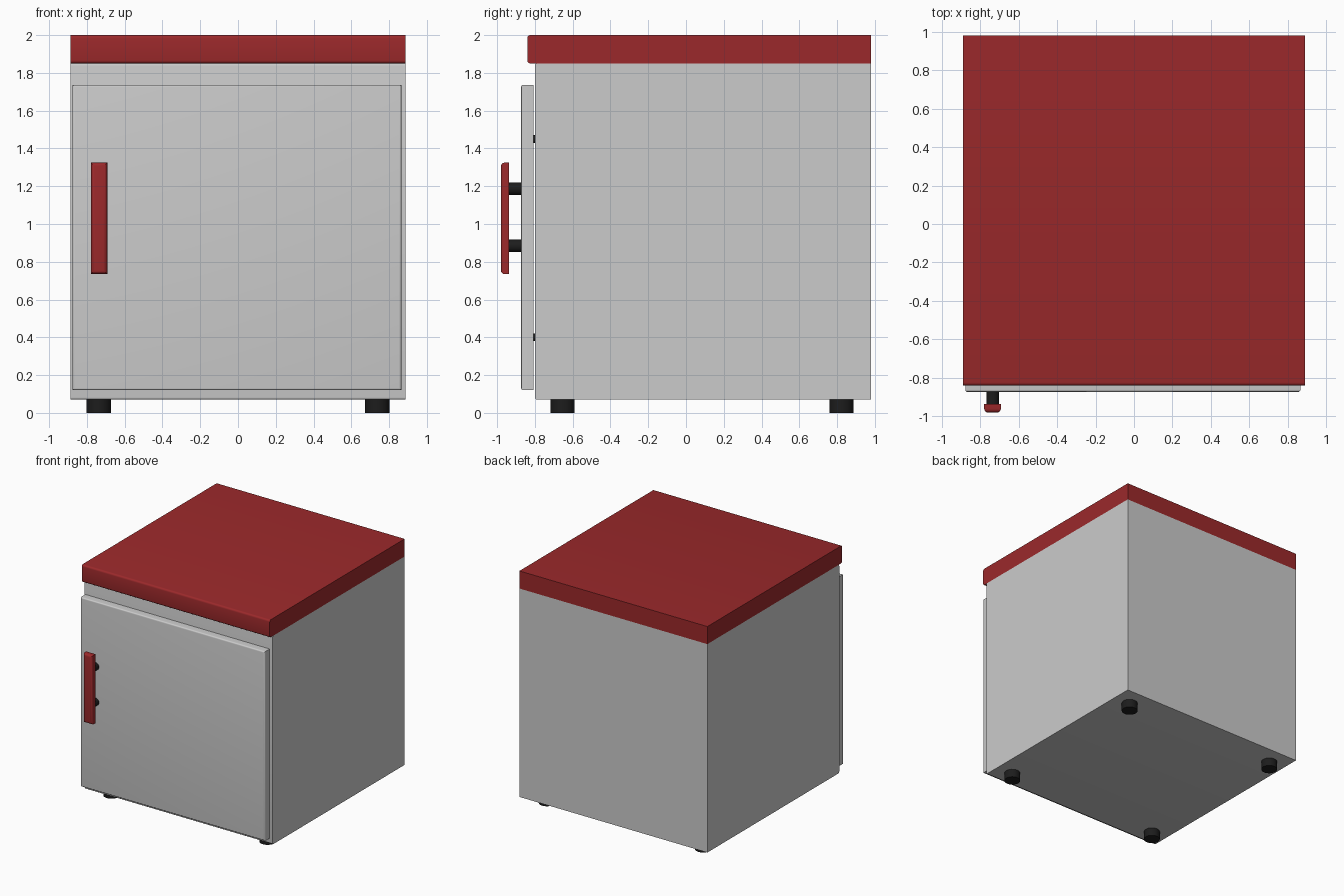
import bpy, bmesh
from mathutils import Vector

if "Cube" in bpy.data.objects:
    bpy.data.objects.remove(bpy.data.objects["Cube"])


def material(name, rgb):
    m = bpy.data.materials.new(name)
    m.diffuse_color = (*rgb, 1)
    m.use_nodes = True
    m.node_tree.nodes["Principled BSDF"].inputs["Base Color"].default_value = m.diffuse_color
    return m


RED = material("red", (0.33, 0.022, 0.024))
BLACK = material("black", (0.012, 0.012, 0.012))


def finish(obj, name, mat):
    obj.name = name
    if mat:
        obj.data.materials.append(mat)
    bpy.ops.object.shade_smooth_by_angle(angle=0.6)


def box(name, lo, hi, radius, mat=None, sides=True):
    """Box with rounded front edges; sides=False rounds only the horizontal ones."""
    lo, hi = Vector(lo), Vector(hi)
    bpy.ops.mesh.primitive_cube_add(size=1, location=(lo + hi) / 2)
    obj = bpy.context.object
    bm = bmesh.new()
    bm.from_mesh(obj.data)
    bmesh.ops.scale(bm, vec=hi - lo, verts=bm.verts)
    front = [e for e in bm.edges if all(v.co.y < 0 for v in e.verts)
             and (sides or abs(e.verts[0].co.z - e.verts[1].co.z) < 1e-5)]
    bmesh.ops.bevel(bm, geom=front, offset=radius, segments=4, profile=0.5,
                    affect='EDGES', clamp_overlap=True)
    bm.to_mesh(obj.data)
    bm.free()
    finish(obj, name, mat)


def cylinder(name, loc, radius, depth, rot=(0, 0, 0)):
    bpy.ops.mesh.primitive_cylinder_add(vertices=32, radius=radius, depth=depth,
                                        location=loc, rotation=rot)
    finish(bpy.context.object, name, BLACK)


# cabinet body, worktop and door (small gap behind the door)
box("cabinet_body", (-0.888, -0.80, 0.07), (0.888, 0.98, 1.85), 0.012, sides=False)
box("worktop", (-0.888, -0.84, 1.85), (0.888, 0.98, 2.0), 0.016, RED, sides=False)
box("door", (-0.877, -0.873, 0.12), (0.865, -0.808, 1.737), 0.012)

# hinge pins bridging the gap between door and body
for i, z in enumerate((0.4, 1.45)):
    cylinder(f"hinge_pin_{i}", (0.8, -0.805, z), 0.02, 0.02, (1.5708, 0, 0))

# handle bar on two posts
box("handle_bar", (-0.779, -0.98, 0.735), (-0.692, -0.936, 1.325), 0.02, RED)
for i, z in enumerate((0.884, 1.187)):
    cylinder(f"handle_post_{i}", (-0.735, -0.905, z), 0.033, 0.07, (1.5708, 0, 0))

# four round feet
for sx, side in ((-1, "left"), (1, "right")):
    for y, end in ((-0.653, "front"), (0.823, "back")):
        cylinder(f"foot_{end}_{side}", (sx * 0.737, y, 0.036), 0.064, 0.072)
